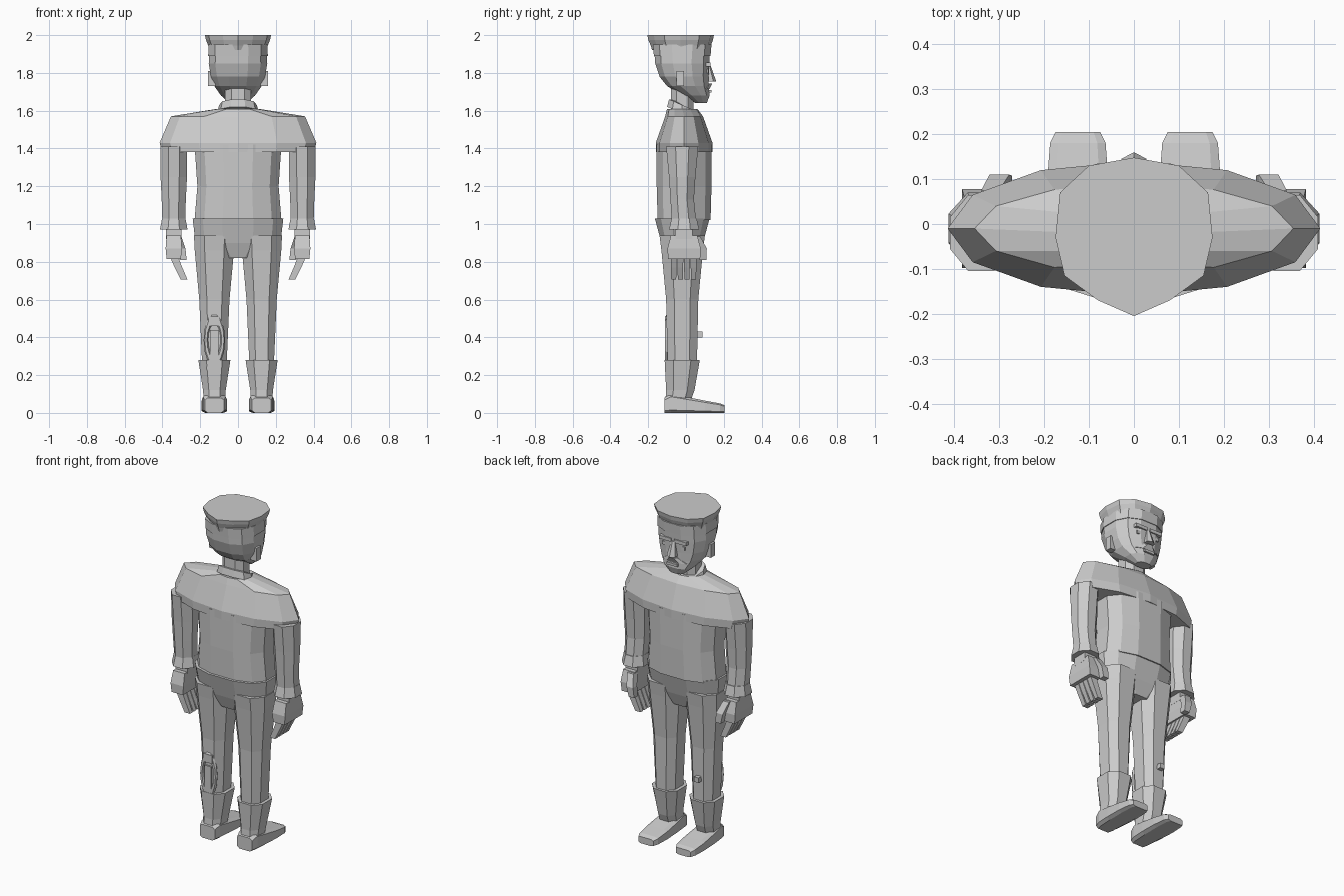
import bpy
import bmesh
import math

default_cube = bpy.data.objects.get("Cube")
if default_cube:
    bpy.data.objects.remove(default_cube, do_unlink=True)

# One plain colour for the whole figure
GREY = (.6, .6, .6, 1)
material = bpy.data.materials.new("plain_grey")
material.use_nodes = True
material.diffuse_color = GREY
shader = next(node for node in material.node_tree.nodes if node.type == "BSDF_PRINCIPLED")
shader.inputs["Base Color"].default_value = GREY

# Shared centre lines of the limbs and trunk
ARM_X = .34
LEG_X = .125
LIMB_Y = -.02
TRUNK_Y = -.01


def section(sides, power, flat):
    """Unit cross-section; a lower power gives a boxier shape."""
    points = []
    for i in range(sides):
        angle = math.tau * (i + flat / 2) / sides
        points.append([math.copysign(abs(round(value, 6)) ** power, value)
                       for value in (math.cos(angle), math.sin(angle))])
    widest = max(across for across, along in points)
    deepest = max(along for across, along in points)
    return [(across / widest, along / deepest) for across, along in points]


def skin(name, loops, mirror=False):
    """Bridge loops of points into a closed, flat-shaded object."""
    bm = bmesh.new()
    rows = [[bm.verts.new(point) for point in loop] for loop in loops]
    for low, high in zip(rows, rows[1:]):
        for i in range(len(low)):
            bm.faces.new((low[i - 1], low[i], high[i], high[i - 1]))
    bm.faces.new(rows[0])
    bm.faces.new(rows[-1])
    bmesh.ops.recalc_face_normals(bm, faces=bm.faces[:])
    mesh = bpy.data.meshes.new(name)
    bm.to_mesh(mesh)
    bm.free()
    mesh.materials.append(material)
    obj = bpy.data.objects.new(name, mesh)
    bpy.context.scene.collection.objects.link(obj)
    if mirror:
        obj.modifiers.new("mirror", "MIRROR").use_mirror_merge = False


def ring(z, wide, deep, x=0, y=0):
    """One level of a loft, sized by half width and half depth."""
    return z, wide, deep, x, y


def loft(name, *rings, sides=8, power=.8, flat=True, mirror=False):
    shape = section(sides, power, flat)
    loops = [[(x + a * wide, y + b * deep, z) for a, b in shape]
             for z, wide, deep, x, y in rings]
    skin(name, loops, mirror)


def box(name, bottom, top, wide, deep, x=0, y=0, mirror=False):
    loft(name, ring(bottom, wide, deep, x, y), ring(top, wide, deep, x, y),
         sides=4, power=1, mirror=mirror)


# Torso, broad shoulders and hips
loft("torso",
     ring(z=1.02, wide=.23, deep=.14, y=TRUNK_Y),
     ring(z=1.2, wide=.215, deep=.145, y=TRUNK_Y),
     ring(z=1.42, wide=.23, deep=.145, y=TRUNK_Y), sides=12)
loft("shoulders",
     ring(z=1.38, wide=.4, deep=.15, y=TRUNK_Y),
     ring(z=1.43, wide=.415, deep=.15, y=TRUNK_Y),
     ring(z=1.57, wide=.355, deep=.1, y=TRUNK_Y),
     ring(z=1.61, wide=.11, deep=.08, y=LIMB_Y), sides=12, power=1, flat=False)
loft("hips",
     ring(z=.82, wide=.1, deep=.08, y=LIMB_Y),
     ring(z=.9, wide=.225, deep=.11, y=LIMB_Y),
     ring(z=1.03, wide=.24, deep=.145, y=LIMB_Y), sides=12)

# Neck and collar, the collar dipping towards the face
loft("neck", ring(z=1.59, wide=.07, deep=.06, y=LIMB_Y),
     ring(z=1.75, wide=.07, deep=.06, y=LIMB_Y))
circle = section(sides=10, power=.9, flat=False)
skin("collar", [[(across * wide, LIMB_Y + along * (wide - TILT), height - along * TILT)
                 for across, along in circle]
                for TILT in (.03,)
                for height, wide in ((1.59, .11), (1.63, .1), (1.63, .08))])

# Head, its jaw rising from the chin to the back of the neck
loft("head",
     ring(z=1.64, wide=.045, deep=.03, y=.08),
     ring(z=1.68, wide=.09, deep=.07, y=.055),
     ring(z=1.73, wide=.125, deep=.11, y=.01),
     ring(z=1.78, wide=.143, deep=.13, y=TRUNK_Y),
     ring(z=1.85, wide=.155, deep=.143, y=LIMB_Y),
     ring(z=1.95, wide=.15, deep=.15, y=LIMB_Y), sides=12)
box("ears", bottom=1.73, top=1.81, wide=.02, deep=.02, x=.14, y=-.03, mirror=True)

# Face
box("brows", bottom=1.835, top=1.855, wide=.04, deep=.015, x=.05, y=.115, mirror=True)
box("eyes", bottom=1.8, top=1.82, wide=.025, deep=.01, x=.05, y=.11, mirror=True)
loft("nose", ring(z=1.755, wide=.028, deep=.035, y=.125),
     ring(z=1.84, wide=.012, deep=.015, y=.115), sides=6)
loft("moustache", ring(z=1.715, wide=.08, deep=.03, y=.095),
     ring(z=1.745, wide=.03, deep=.03, y=.11))
box("lower_lip", bottom=1.695, top=1.71, wide=.035, deep=.02, y=.115)

# Cap: a flared crown, pointed at the back, over a close band
half = [(0, .148), (.1, .13), (.165, .07), (.175, -.03), (.155, -.115), (.08, -.17), (0, -.205)]
outline = half + [(-x, y) for x, y in half[-2:0:-1]]
skin("cap", [[(x * scale, (y - LIMB_Y) * scale + LIMB_Y, z) for x, y in outline]
             for z, scale in ((1.92, .86), (1.945, .9), (1.975, .97), (2, 1))])
loft("cap_band", ring(z=1.89, wide=.158, deep=.15, y=LIMB_Y),
     ring(z=1.95, wide=.155, deep=.155, y=LIMB_Y), sides=12)

# Sleeves and flared cuffs
loft("sleeves",
     ring(z=1, wide=.06, deep=.065, x=ARM_X, y=TRUNK_Y),
     ring(z=1.13, wide=.064, deep=.062, x=ARM_X, y=LIMB_Y),
     ring(z=1.25, wide=.07, deep=.07, x=ARM_X, y=LIMB_Y),
     ring(z=1.41, wide=.07, deep=.085, x=ARM_X, y=LIMB_Y), power=1, mirror=True)
loft("cuffs",
     ring(z=.97, wide=.073, deep=.08, x=ARM_X, y=TRUNK_Y),
     ring(z=1.03, wide=.062, deep=.066, x=ARM_X, y=TRUNK_Y), power=1, mirror=True)

# Hands with curled fingers
box("wrists", bottom=.92, top=.98, wide=.04, deep=.045, x=ARM_X, y=TRUNK_Y, mirror=True)
loft("palms",
     ring(z=.815, wide=.038, deep=.085, x=ARM_X, y=TRUNK_Y),
     ring(z=.87, wide=.043, deep=.088, x=ARM_X, y=TRUNK_Y),
     ring(z=.94, wide=.038, deep=.07, x=ARM_X, y=TRUNK_Y), sides=4, power=1, mirror=True)
for finger in ("first", "middle", "ring", "little"):
    y = {"first": .04, "middle": .005, "ring": -.03, "little": -.065}[finger]
    loft(finger + "_fingers",
         ring(z=.705, wide=.018, deep=.013, x=.285, y=y),
         ring(z=.77, wide=.02, deep=.015, x=.315, y=y),
         ring(z=.83, wide=.022, deep=.016, x=ARM_X, y=y), sides=4, power=1, mirror=True)
loft("thumbs",
     ring(z=.81, wide=.018, deep=.018, x=.29, y=.09),
     ring(z=.87, wide=.022, deep=.02, x=.3, y=.09),
     ring(z=.935, wide=.02, deep=.02, x=.32, y=.055), sides=4, power=1, mirror=True)

# Trouser legs and boot shafts
loft("trouser_legs",
     ring(z=.26, wide=.065, deep=.078, x=LEG_X, y=LIMB_Y),
     ring(z=.6, wide=.08, deep=.085, x=LEG_X, y=LIMB_Y),
     ring(z=.86, wide=.104, deep=.11, x=LEG_X, y=LIMB_Y),
     ring(z=.94, wide=.108, deep=.12, x=LEG_X, y=LIMB_Y), mirror=True)
loft("boot_shafts",
     ring(z=.05, wide=.056, deep=.065, x=LEG_X, y=-.045),
     ring(z=.12, wide=.06, deep=.075, x=LEG_X, y=-.03),
     ring(z=.28, wide=.085, deep=.093, x=LEG_X, y=LIMB_Y), mirror=True)

# Shoes run from heel to toe, each slice resting on the ground
slices = [(-.115, .05, .08), (-.08, .06, .1), (0, .066, .085), (.1, .068, .065),
          (.18, .062, .05), (.205, .05, .04)]
chamfered = section(sides=8, power=.4, flat=True)
skin("shoes", [[(LEG_X + across * wide, y, (up + 1) / 2 * height) for across, up in chamfered]
               for y, wide, height in slices], mirror=True)

# Strapped tool on the back of one leg, its peg showing at the front
bpy.ops.mesh.primitive_torus_add(location=(-LEG_X, -.1, .385), rotation=(math.pi / 2, 0, 0),
                                 major_segments=14, minor_segments=6,
                                 major_radius=.045, minor_radius=.012)
tool_loop = bpy.context.object
tool_loop.name = "tool_loop"
tool_loop.scale.y = 2.5
tool_loop.data.materials.append(material)
box("tool_handle", bottom=.26, top=.44, wide=.022, deep=.016, x=-LEG_X, y=-.095)
box("tool_head", bottom=.46, top=.51, wide=.03, deep=.016, x=-LEG_X, y=-.095)
box("tool_tip", bottom=.23, top=.27, wide=.012, deep=.015, x=-.155, y=-.095)
box("tool_peg", bottom=.4, top=.43, wide=.015, deep=.03, x=-.13, y=.057)
